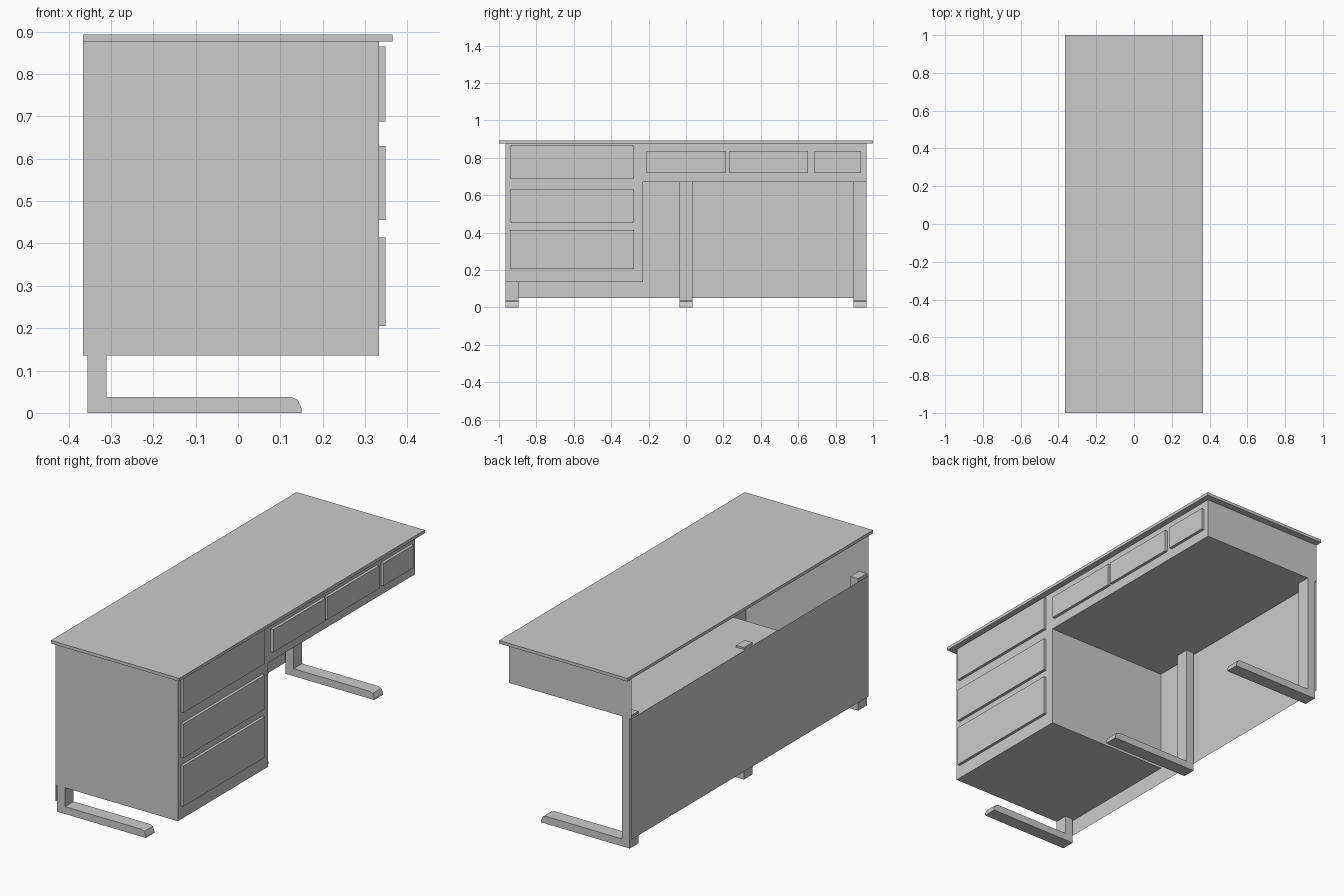
import bpy, bmesh

if "Cube" in bpy.data.objects:
    bpy.data.objects.remove(bpy.data.objects["Cube"])


def finish(bm, name):
    bmesh.ops.recalc_face_normals(bm, faces=bm.faces)
    me = bpy.data.meshes.new(name)
    bm.to_mesh(me)
    bm.free()
    ob = bpy.data.objects.new(name, me)
    bpy.context.collection.objects.link(ob)
    return ob


def box(name, x0, x1, y0, y1, z0, z1):
    bm = bmesh.new()
    bmesh.ops.create_cube(bm, size=1)
    for v in bm.verts:
        v.co = ((x0 + x1) / 2 + v.co.x * (x1 - x0),
                (y0 + y1) / 2 + v.co.y * (y1 - y0),
                (z0 + z1) / 2 + v.co.z * (z1 - z0))
    return finish(bm, name)


def extrude(bm, points, offset):
    """Make a face from points and extrude it; returns the starting face."""
    face = bm.faces.new([bm.verts.new(p) for p in points])
    res = bmesh.ops.extrude_face_region(bm, geom=[face], use_keep_orig=True)
    moved = [g for g in res["geom"] if isinstance(g, bmesh.types.BMVert)]
    bmesh.ops.translate(bm, verts=moved, vec=offset)
    return face


BACK, FRONT, TOP = -0.366, 0.333, 0.877

# Table top
box("table_top", BACK, 0.365, -1, 1, TOP, 0.893)

# Cabinet: thin L-shaped shell, open at the back
outline = [(-0.965, 0.135), (-0.23, 0.135), (-0.23, 0.67),
           (0.965, 0.67), (0.965, TOP), (-0.965, TOP)]
bm = bmesh.new()
back = extrude(bm, [(BACK, y, z) for y, z in outline], (FRONT - BACK, 0, 0))
bmesh.ops.delete(bm, geom=[back], context='FACES_ONLY')
cabinet = finish(bm, "cabinet")

# Thin modesty panel across the back
bm = bmesh.new()
bm.faces.new([bm.verts.new((BACK, y, z)) for y, z in
              [(-0.965, 0.05), (-0.965, 0.672), (0.965, 0.672), (0.965, 0.05)]])
finish(bm, "back_panel")

# Drawer fronts
for i, (z0, z1) in enumerate([(0.205, 0.414), (0.455, 0.63), (0.688, 0.865)]):
    box(f"pedestal_drawer_{i + 1}", FRONT, 0.348, -0.94, -0.277, z0, z1)
for i, (y0, y1) in enumerate([(-0.21, 0.215), (0.23, 0.653), (0.687, 0.935)]):
    box(f"upper_drawer_{i + 1}", FRONT, 0.348, y0, y1, 0.72, 0.837)

# L-shaped legs with rounded toes
leg = [(-0.355, 0), (0.15, 0), (0.15, 0.01), (0.141, 0.031), (0.124, 0.038),
       (-0.31, 0.038), (-0.31, 0.68), (-0.355, 0.68)]
for name, yc in [("left_leg", -0.93), ("middle_leg", 0), ("right_leg", 0.93)]:
    bm = bmesh.new()
    extrude(bm, [(x, yc - 0.035, z) for x, z in leg], (0, 0.07, 0))
    finish(bm, name)
